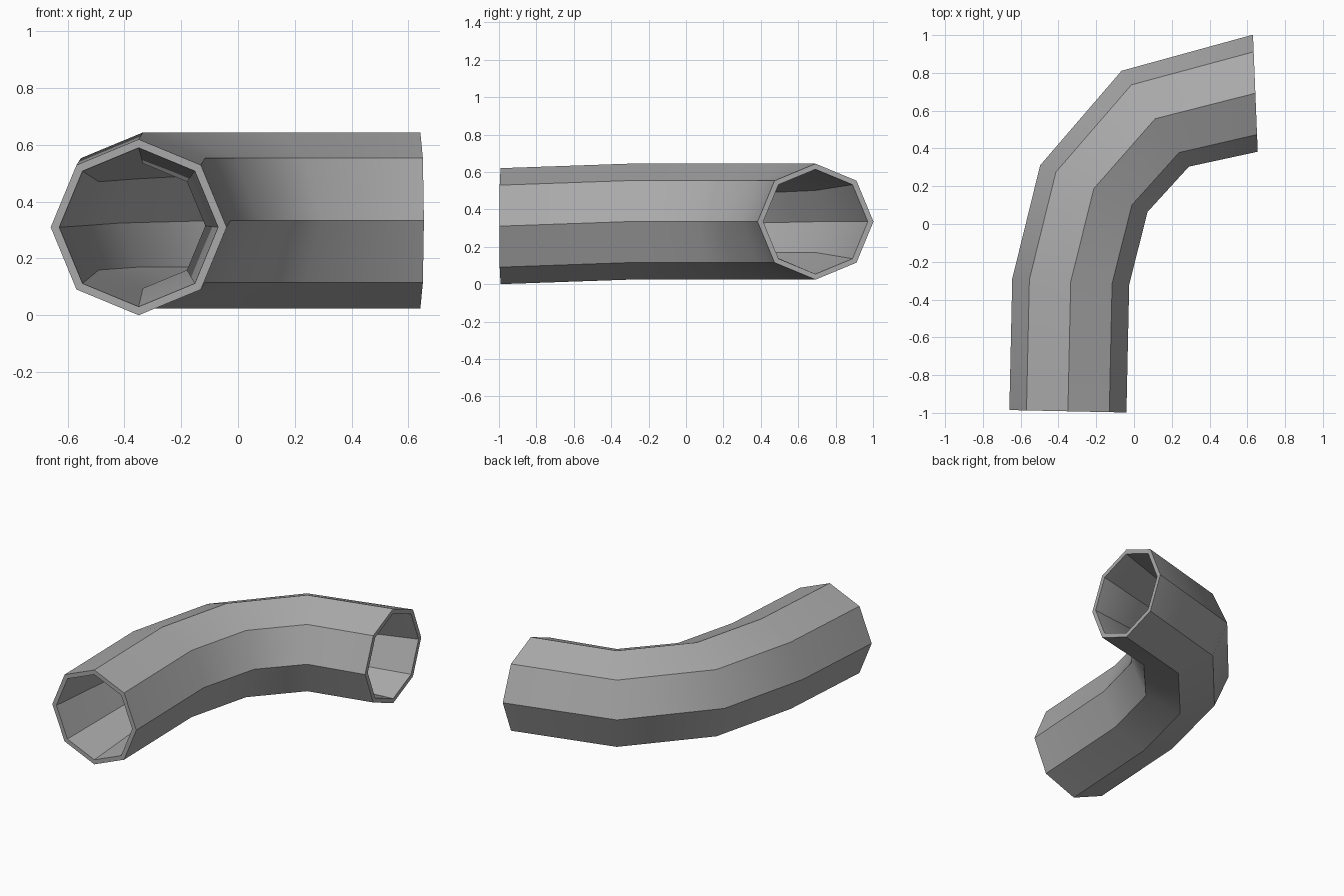
import bpy
import math
from mathutils import Vector

cube = bpy.data.objects.get("Cube")
if cube:
    bpy.data.objects.remove(cube, do_unlink=True)

SIDES = 8
RADIUS = 0.31

# Each ring: outer-bend edge, inner-bend edge, centre height, bore radius, bore height
RINGS = [
    ((-0.66, -0.985), (-0.04, -0.998), 0.31, 0.28, 0.31),
    ((-0.645, -0.29), (-0.025, -0.32), 0.334, 0.22, 0.315),
    ((-0.495, 0.31), (0.07, 0.065), 0.334, 0.22, 0.325),
    ((-0.065, 0.81), (0.29, 0.305), 0.334, 0.235, 0.335),
    ((0.63, 1.0), (0.655, 0.385), 0.334, 0.28, 0.334),
]


def octagon(left, right, height, radius):
    """Octagon standing upright, spanning the line from left to right."""
    a, b = Vector(left), Vector(right)
    centre, across = (a + b) / 2, (b - a).normalized()
    points = []
    for i in range(SIDES):
        angle = math.tau * i / SIDES
        p = centre + across * radius * math.cos(angle)
        points.append((p.x, p.y, height + radius * math.sin(angle)))
    return points


# Outer shell going forward, then the bore coming back, joined as a closed loop
loops = [octagon(l, r, z, RADIUS) for l, r, z, _, _ in RINGS]
loops += [octagon(l, r, z, bore) for l, r, _, bore, z in reversed(RINGS)]
verts = [p for loop in loops for p in loop]
faces = []
for k in range(len(loops)):
    n = (k + 1) % len(loops)
    for i in range(SIDES):
        j = (i + 1) % SIDES
        faces.append((k * SIDES + i, k * SIDES + j, n * SIDES + j, n * SIDES + i))

mesh = bpy.data.meshes.new("bent_pipe")
mesh.from_pydata(verts, [], faces)
pipe = bpy.data.objects.new("bent_pipe", mesh)
bpy.context.collection.objects.link(pipe)

# Plain grey material
grey = bpy.data.materials.new("pipe_grey")
grey.use_nodes = True
colour = (0.4, 0.4, 0.4, 1)
grey.diffuse_color = colour
grey.node_tree.nodes["Principled BSDF"].inputs["Base Color"].default_value = colour
mesh.materials.append(grey)

# Outward normals, smooth along the bend with sharp lengthwise edges
bpy.ops.object.select_all(action="DESELECT")
pipe.select_set(True)
bpy.context.view_layer.objects.active = pipe
bpy.ops.object.mode_set(mode="EDIT")
bpy.ops.mesh.select_all(action="SELECT")
bpy.ops.mesh.normals_make_consistent(inside=False)
bpy.ops.object.mode_set(mode="OBJECT")
bpy.ops.object.shade_smooth_by_angle(angle=math.radians(40))
